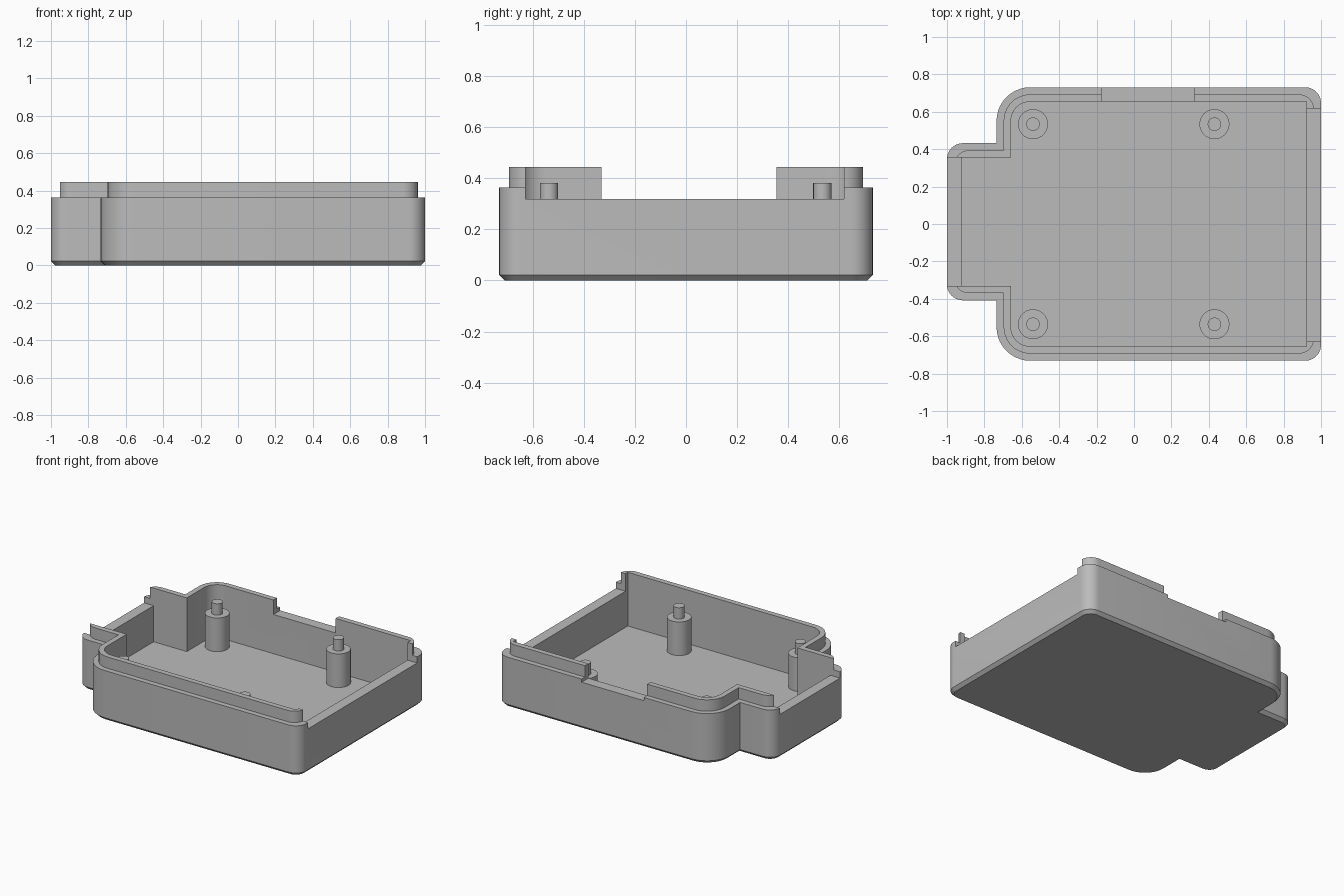
import bpy, bmesh, math
from mathutils import Vector

if "Cube" in bpy.data.objects:
    bpy.data.objects.remove(bpy.data.objects["Cube"])

# One plain material
grey = bpy.data.materials.new("plain_grey")
grey.use_nodes = True
colour = (0.5, 0.5, 0.5, 1)
grey.diffuse_color = colour
grey.node_tree.nodes["Principled BSDF"].inputs["Base Color"].default_value = colour

WALL, LIP = 0.077, 0.038
RIM_Z, TOP_Z, FLOOR_Z, LOW_Z = 0.363, 0.445, 0.057, 0.318
TAB_Y, TAB_HALF = 0.012, 0.42


def outline(inset, big, small, steps=10):
    """Plan of the tray, moved inwards, with rounded outer corners."""
    x0, x1, tx, y = -0.735 + inset, 1 - inset, -1 + inset, 0.731 - inset
    t0, t1 = TAB_Y - TAB_HALF + inset, TAB_Y + TAB_HALF - inset
    corners = [(x1, -y, small), (x1, y, small), (x0, y, big), (x0, t1, 0),
               (tx, t1, small), (tx, t0, small), (x0, t0, 0), (x0, -y, big)]
    pts = []
    for i, (cx, cy, r) in enumerate(corners):
        c = Vector((cx, cy))
        if r == 0:
            pts.append(c)
            continue
        a = (Vector(corners[i - 1][:2]) - c).normalized()
        b = (Vector(corners[(i + 1) % len(corners)][:2]) - c).normalized()
        for k in range(steps + 1):
            t = k / steps * math.pi / 2
            pts.append(c + r * (a * (1 - math.sin(t)) + b * (1 - math.cos(t))))
    return pts


def make_object(name, bm):
    bmesh.ops.recalc_face_normals(bm, faces=bm.faces)
    mesh = bpy.data.meshes.new(name)
    bm.to_mesh(mesh)
    bm.free()
    mesh.materials.append(grey)
    obj = bpy.data.objects.new(name, mesh)
    bpy.context.collection.objects.link(obj)
    return obj


def loft(name, levels):
    """Closed solid through a list of (outline, height)."""
    bm = bmesh.new()
    rings = [[bm.verts.new((p.x, p.y, z)) for p in pts] for pts, z in levels]
    n = len(rings[0])
    for low, high in zip(rings, rings[1:]):
        for i in range(n):
            j = (i + 1) % n
            bm.faces.new((low[i], low[j], high[j], high[i]))
    bm.faces.new(rings[0][::-1])
    bm.faces.new(rings[-1])
    return make_object(name, bm)


def box(name, x0, x1, y0, y1, z0, z1):
    pts = [Vector(p) for p in ((x0, y0), (x1, y0), (x1, y1), (x0, y1))]
    return loft(name, [(pts, z0), (pts, z1)])


def combine(target, tool, operation):
    mod = target.modifiers.new(operation.title(), 'BOOLEAN')
    mod.operation, mod.object, mod.solver = operation, tool, 'EXACT'
    bpy.context.view_layer.objects.active = target
    bpy.ops.object.modifier_apply(modifier=mod.name)
    bpy.data.objects.remove(tool)


def smooth(obj):
    bpy.ops.object.select_all(action='DESELECT')
    obj.select_set(True)
    bpy.context.view_layer.objects.active = obj
    bpy.ops.object.shade_smooth_by_angle(angle=math.radians(30))


# Tray: chamfered body with a raised inner lip, then hollowed
outer = outline(0, 0.18, 0.085)
tray = loft("tray_shell", [(outline(0.022, 0.158, 0.063), 0), (outer, 0.022), (outer, RIM_Z)])
lip_plan = outline(LIP, 0.142, 0.08)
combine(tray, loft("lip", [(lip_plan, 0.2), (lip_plan, TOP_Z)]), 'UNION')
cavity_plan = outline(WALL, 0.103, 0)
combine(tray, loft("cavity", [(cavity_plan, FLOOR_Z), (cavity_plan, 0.6)]), 'DIFFERENCE')

# Openings in the right end, the left end and the back wall
tab_in = TAB_HALF - WALL
for cut in ((-1.1, -0.9, TAB_Y - tab_in, TAB_Y + tab_in, LOW_Z, 0.7),
            (0.9, 1.1, -0.628, 0.618, LOW_Z, 0.7),
            (-0.175, 0.323, 0.6, 0.9, 0.34, 0.7)):
    combine(tray, box("opening", *cut), 'DIFFERENCE')
smooth(tray)

# Four mounting posts with locating pins
for side, x in (("right", -0.54), ("left", 0.43)):
    for end, y in (("front", -0.536), ("back", 0.534)):
        for part, r, z0, z1 in (("post", 0.08, FLOOR_Z - 0.01, 0.3), ("pin", 0.036, 0.29, 0.382)):
            bpy.ops.mesh.primitive_cylinder_add(vertices=40, radius=r, depth=z1 - z0,
                                                location=(x, y, (z0 + z1) / 2))
            obj = bpy.context.object
            obj.name = f"{end}_{side}_{part}"
            obj.data.materials.append(grey)
            smooth(obj)
